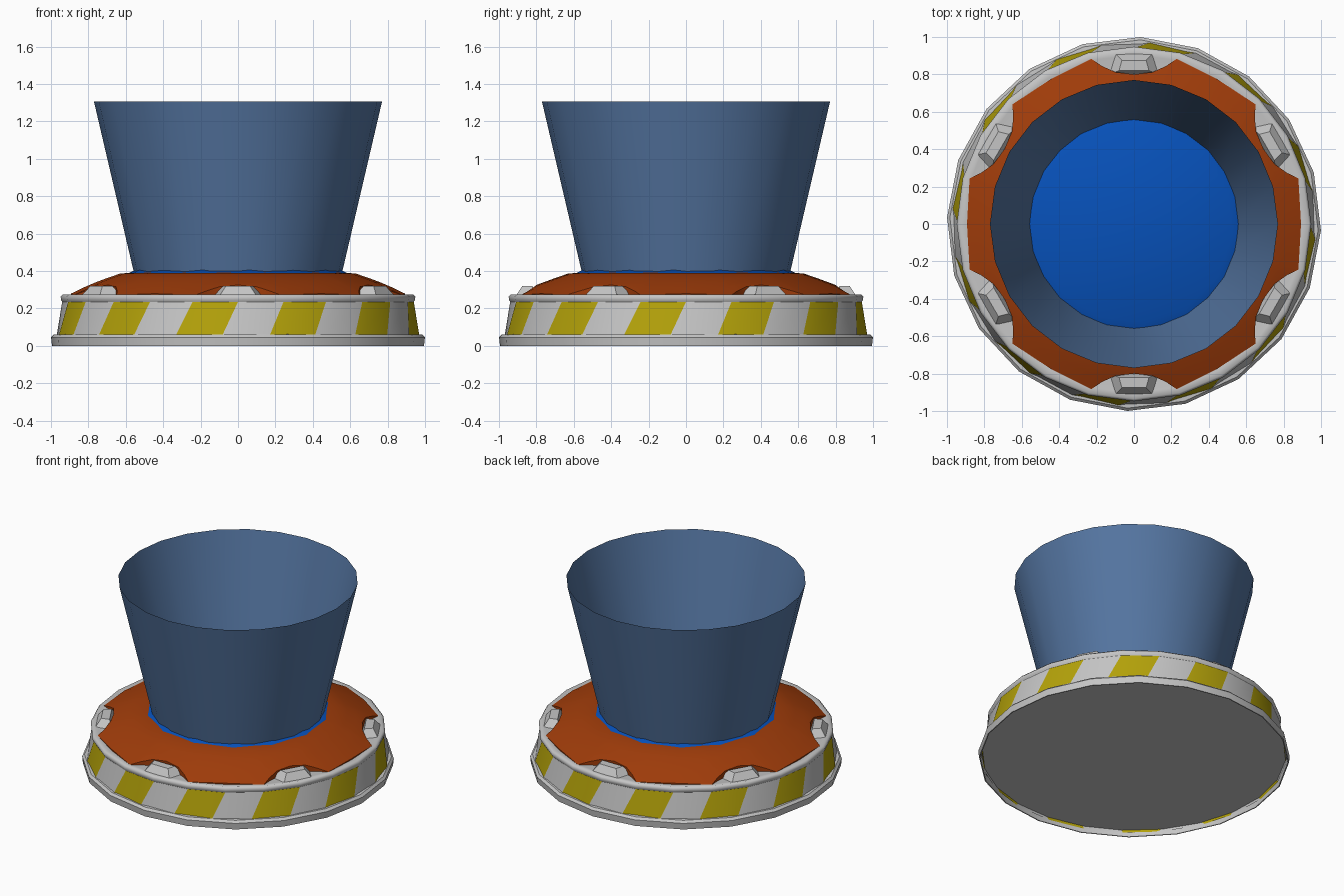
import bpy
from math import sin, cos, radians

cube = bpy.data.objects.get("Cube")
if cube:
    bpy.data.objects.remove(cube, do_unlink=True)


def material(name, r, g, b):
    m = bpy.data.materials.new(name)
    m.use_nodes = True
    m.diffuse_color = (r, g, b, 1)
    m.node_tree.nodes["Principled BSDF"].inputs["Base Color"].default_value = (r, g, b, 1)
    return m


GREY = material("light grey", .56, .56, .56)
YELLOW = material("warning yellow", .46, .365, .003)
ORANGE = material("burnt orange", .35, .045, .003)
BLUE = material("bright blue", .002, .082, .49)
STEEL = material("steel blue", .09, .18, .36)


def build(name, verts, faces, mats, angle):
    """Make a mesh object, smooth except at sharp edges."""
    me = bpy.data.meshes.new(name)
    me.from_pydata(verts, [], faces)
    for m in mats:
        me.materials.append(m)
    me.shade_smooth()
    me.set_sharp_from_angle(angle=radians(angle))
    ob = bpy.data.objects.new(name, me)
    bpy.context.collection.objects.link(ob)
    return ob


def polar(r, deg, z):
    return (r * cos(radians(deg)), r * sin(radians(deg)), z)


def loft(name, rings, mats, cap_start=False, cap_end=False, angle=30):
    """Bridge equal rings of points; rings run outward and upward."""
    n = len(rings[0])
    verts = [p for ring in rings for p in ring]
    faces = [(j * n + i, j * n + (i + 1) % n, (j + 1) * n + (i + 1) % n, (j + 1) * n + i)
             for j in range(len(rings) - 1) for i in range(n)]
    if cap_start:
        faces.append(tuple(reversed(range(n))))
    if cap_end:
        faces.append(tuple(range(len(verts) - n, len(verts))))
    return build(name, verts, faces, mats, angle)


def lathe(name, profile, sides, mat, start=0, **options):
    rings = [[polar(r, start + i * 360 / sides, z) for i in range(sides)] for r, z in profile]
    return loft(name, rings, [mat], **options)


# Bottom lip, and the floor recessed inside it
lathe("base_lip", [(.985, .045), (.988, 0), (.995, 0), (1, .045), (.985, .06), (.94, .063)],
      20, GREY, start=-2)
lathe("base_floor", [(.977, .04)], 24, GREY, start=-110, cap_start=True)

# Slanted wall band, alternating yellow and grey
wall = loft("striped_wall",
            [[polar(r, -109.75 + i * 15 + twist, z) for i in range(24)]
             for r, z, twist in [(.979, .025, -1), (.94, .235, 4.75)]],
            [GREY, YELLOW])
for i, face in enumerate(wall.data.polygons):
    face.material_index = 1 - i % 2

# Rounded rim and the shelf below the collar
lathe("upper_rim", [(.938, .23), (.946, .245), (.948, .262), (.935, .275), (.905, .27), (.70, .27)],
      24, GREY, start=-105, angle=70)

# Domed collar with six scalloped notches
notch = [(-14.5, .912), (-11.5, .862), (-7, .818), (0, .80),
         (7, .818), (11.5, .862), (14.5, .912), (30, .893)]
edge = [(30 + k * 60 + a, r) for k in range(6) for a, r in notch]


def dome_height(r):
    points = [(.55, .392), (.63, .386), (.70, .362), (.80, .325), (.87, .288), (.92, .268)]
    for (r0, z0), (r1, z1) in zip(points, points[1:]):
        if r <= r1:
            return z0 + (z1 - z0) * (r - r0) / (r1 - r0)


rings = [[polar(r, a, .262) for a, r in edge]]
for blend in (1, .5, 0):
    radii = [.76 + (r - .76) * blend for _, r in edge]
    rings.append([polar(r, a, dome_height(r)) for (a, _), r in zip(edge, radii)])
rings += [[polar(r, a, dome_height(r)) for a, _ in edge] for r in (.70, .63, .55)]
loft("scalloped_collar", rings, [ORANGE])

# Wedge-shaped lugs sitting in the notches
base = [(-.135, .80), (-.10, .912), (.10, .912), (.135, .80)]
top = [(-.08, .82), (-.065, .875), (.065, .875), (.08, .82)]
for k in range(6):
    x, y = cos(radians(30 + k * 60)), sin(radians(30 + k * 60))
    rings = [[(r * x - t * y, r * y + t * x, z) for t, r in reversed(shape)]
             for shape, z in ((base, .265), (top, .319))]
    loft(f"lug_{k + 1}", rings, [GREY], cap_end=True, angle=10)

# Low blue seat inside the collar
lathe("blue_seat", [(.615, .375), (.53, .418)], 14, BLUE, start=96, cap_end=True, angle=45)

# Open flared funnel, a single sheet
lathe("funnel", [(.555, .385), (.77, 1.305)], 24, STEEL)
